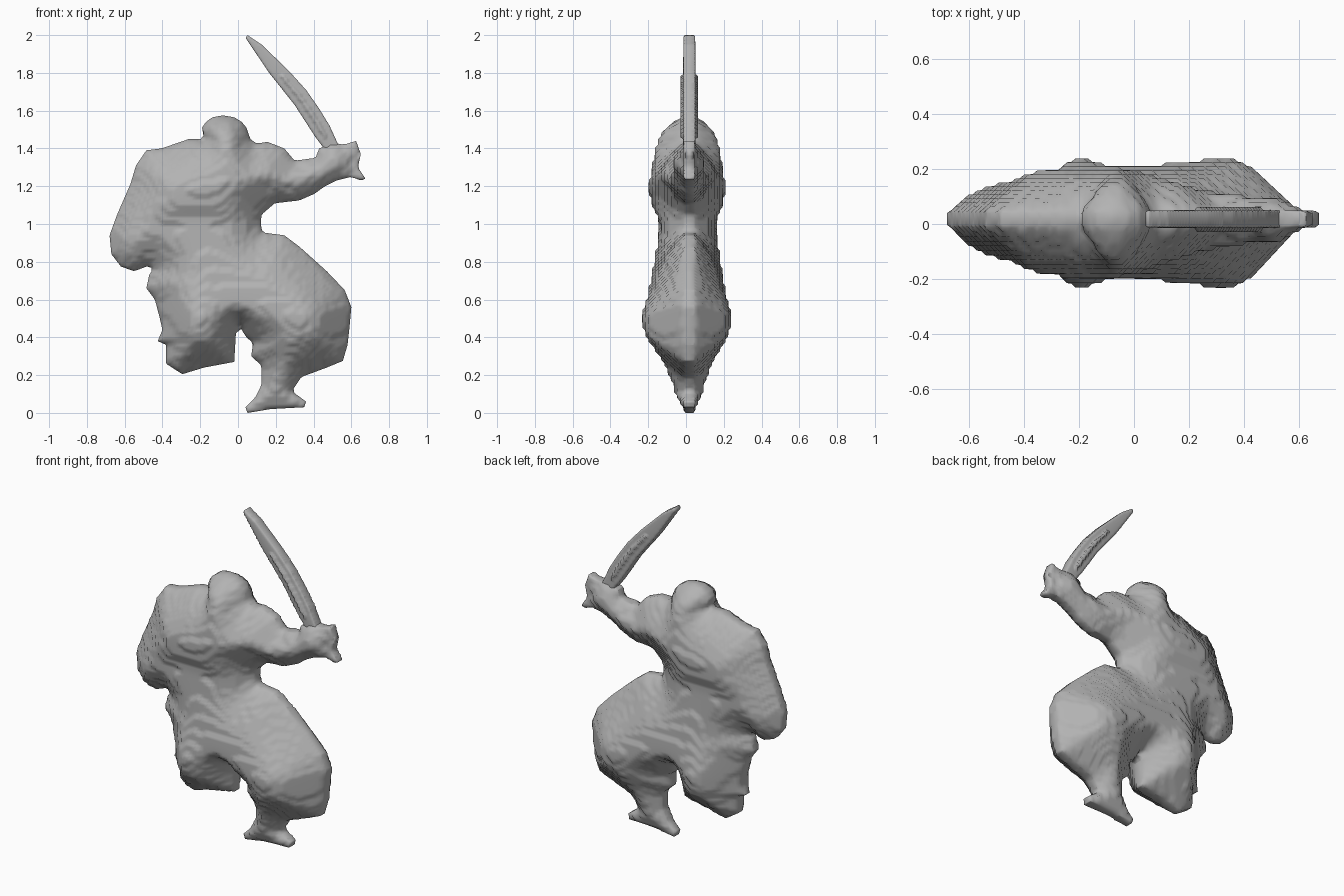
import bpy
import bmesh
from math import ceil, exp
from mathutils import Vector
from mathutils.geometry import intersect_point_line

LAYER = 0.0157      # height of the fine terraces on the surface
MID_Y = 0.02        # depth of the middle plane
FRONT, BACK = 1.07, 0.93    # the front bulges a little more than the back

cube = bpy.data.objects.get("Cube")
if cube:
    bpy.data.objects.remove(cube, do_unlink=True)

stone = bpy.data.materials.new("stone_grey")
stone.use_nodes = True
GREY = (0.45, 0.45, 0.45, 1)
stone.diffuse_color = GREY
stone.node_tree.nodes["Principled BSDF"].inputs["Base Color"].default_value = GREY

# Outline pieces, clockwise from the neck
HEAD = [(-.18, 1.45), (-.19, 1.51), (-.17, 1.54), (-.135, 1.565), (-.08, 1.575),
        (-.02, 1.565), (.02, 1.54), (.045, 1.51), (.065, 1.45)]
RAISED_ARM = [(.1, 1.425), (.155, 1.435), (.245, 1.4), (.3, 1.335), (.41, 1.35),
              (.43, 1.4), (.5, 1.43), (.56, 1.42), (.625, 1.44), (.65, 1.37),
              (.635, 1.3), (.675, 1.24), (.65, 1.23), (.6, 1.25), (.52, 1.23),
              (.46, 1.2), (.405, 1.16), (.325, 1.125), (.195, 1.11), (.125, 1.05)]
LEFT_LEG = [(.12, 1.0), (.13, .955), (.245, .94), (.325, .88), (.47, .75),
            (.565, .65), (.6, .56), (.59, .45), (.58, .36), (.555, .275),
            (.47, .24), (.335, .19), (.285, .115)]
FOOT = [(.36, .06), (.35, .03), (.17, .02), (.05, 0), (.04, .03), (.09, .08),
        (.125, .15), (.125, .25), (.07, .3), (.08, .37), (.045, .4), (0, .47)]
RIGHT_LEG = [(-.01, .44), (-.02, .27), (-.18, .24), (-.295, .205), (-.38, .26),
             (-.38, .36), (-.425, .38), (-.4, .44), (-.415, .505), (-.44, .6),
             (-.485, .66), (-.47, .73)]
LOWERED_ARM = [(-.45, .76), (-.47, .78), (-.55, .75), (-.62, .775), (-.67, .84),
               (-.68, .94), (-.64, 1.05), (-.57, 1.21), (-.54, 1.31),
               (-.485, 1.39), (-.405, 1.4), (-.26, 1.45)]
BLADE = [(.05, 2.0), (.125, 1.95), (.27, 1.81), (.36, 1.71), (.43, 1.61),
         (.485, 1.52), (.54, 1.4), (.47, 1.38), (.41, 1.46), (.3, 1.63),
         (.165, 1.8), (.04, 1.985)]

# Greatest half depth of the body by height: legs, pinched waist, chest, head
DEPTH = [(0, .03), (.1, .07), (.2, .115), (.3, .17), (.4, .22), (.5, .245),
         (.6, .22), (.7, .195), (.8, .178), (.9, .16), (1, .147), (1.05, .165),
         (1.1, .19), (1.2, .208), (1.3, .197), (1.4, .182), (1.5, .14), (1.6, .04)]

# Fuller areas: x, z, radius, gain (head, chest, both thighs, crotch, fist)
SWELL = [(-.07, 1.45, .13, .6), (-.15, 1.2, .28, .3), (.32, .45, .22, .6),
         (-.2, .45, .18, .8), (.02, .56, .14, .9), (.62, 1.34, .08, -.5)]


def body_depth(p, depth):
    """Fill out the fuller areas, held softly under the depth profile."""
    depth *= 1 + sum(gain * exp(-((p.x - x) ** 2 + (p.y - z) ** 2) / r ** 2)
                     for x, z, r, gain in SWELL)
    for (z0, h0), (z1, h1) in zip(DEPTH, DEPTH[1:]):
        if z0 <= p.y <= z1:
            cap = h0 + (h1 - h0) * (p.y - z0) / (z1 - z0)
            return (depth ** -8 + cap ** -8) ** -0.125
    return depth


def blade_depth(p, depth):
    return depth


def nearest_on_outline(p, edges):
    """Closest point to p on a closed outline."""
    best, best_d = None, 1e9
    for a, b in edges:
        q, t = intersect_point_line(p, a, b)
        q = a if t < 0 else b if t > 1 else Vector(q[:2])
        d = (q - p).length
        if d < best_d:
            best, best_d = q, d
    return best, best_d


def is_inside(p, edges):
    inside = False
    for a, b in edges:
        if (a.y > p.y) != (b.y > p.y):
            if p.x < a.x + (p.y - a.y) * (b.x - a.x) / (b.y - a.y):
                inside = not inside
    return inside


def inflate(name, outline, rim, fullness, shape, cell, relax):
    """Puff a front outline into a rounded solid, thickest far from its edge."""
    pts = [Vector(p) for p in outline]
    edges = list(zip(pts, pts[1:] + pts[:1]))
    low = Vector((min(p.x for p in pts), min(p.y for p in pts)))
    high = Vector((max(p.x for p in pts), max(p.y for p in pts)))
    mid, half = (low + high) / 2, (high - low) / 2

    bm = bmesh.new()
    bmesh.ops.create_grid(bm, x_segments=ceil(2 * half.x / cell),
                          y_segments=ceil(2 * half.y / cell), size=1)
    inner = set()
    for v in bm.verts:
        p = Vector((mid.x + v.co.x * half.x, mid.y + v.co.y * half.y))
        near, dist = nearest_on_outline(p, edges)
        if is_inside(p, edges):
            inner.add(v)
            v.co = (p.x, -shape(p, rim + fullness * dist ** 0.75), p.y)
        else:
            v.co = (near.x, -rim, near.y)
    outer = [f for f in bm.faces if not inner.intersection(f.verts)]
    bmesh.ops.delete(bm, geom=outer, context='FACES')

    # Soften ridges, then step the depth into terraces
    soft = [v for v in inner if v.is_valid]
    for _ in range(relax):
        bmesh.ops.smooth_vert(bm, verts=soft, factor=0.5, use_axis_y=True)
    for v in soft:
        step = round(v.co.y / LAYER) * LAYER
        v.co.y += 0.8 * (step - v.co.y)

    # Close the rim back to the middle plane and mirror the other half
    border = [e for e in bm.edges if e.is_boundary]
    wall = bmesh.ops.extrude_edge_only(bm, edges=border)["geom"]
    for v in wall:
        if isinstance(v, bmesh.types.BMVert):
            v.co.y = 0
    bmesh.ops.mirror(bm, geom=bm.verts[:] + bm.edges[:] + bm.faces[:],
                     axis='Y', merge_dist=0.0005)
    bmesh.ops.remove_doubles(bm, verts=bm.verts[:], dist=0.0005)
    bmesh.ops.recalc_face_normals(bm, faces=bm.faces[:])
    for v in bm.verts:
        v.co.y *= FRONT if v.co.y < 0 else BACK

    mesh = bpy.data.meshes.new(name)
    bm.to_mesh(mesh)
    bm.free()
    mesh.shade_smooth()
    mesh.materials.append(stone)
    obj = bpy.data.objects.new(name, mesh)
    obj.location.y = MID_Y
    bpy.context.collection.objects.link(obj)


# Crouching figure and its raised blade
inflate("warrior_body", HEAD + RAISED_ARM + LEFT_LEG + FOOT + RIGHT_LEG + LOWERED_ARM,
        0.022, 0.46, body_depth, LAYER, 5)
inflate("sword_blade", BLADE, 0.025, 0.17, blade_depth, 0.01, 2)
